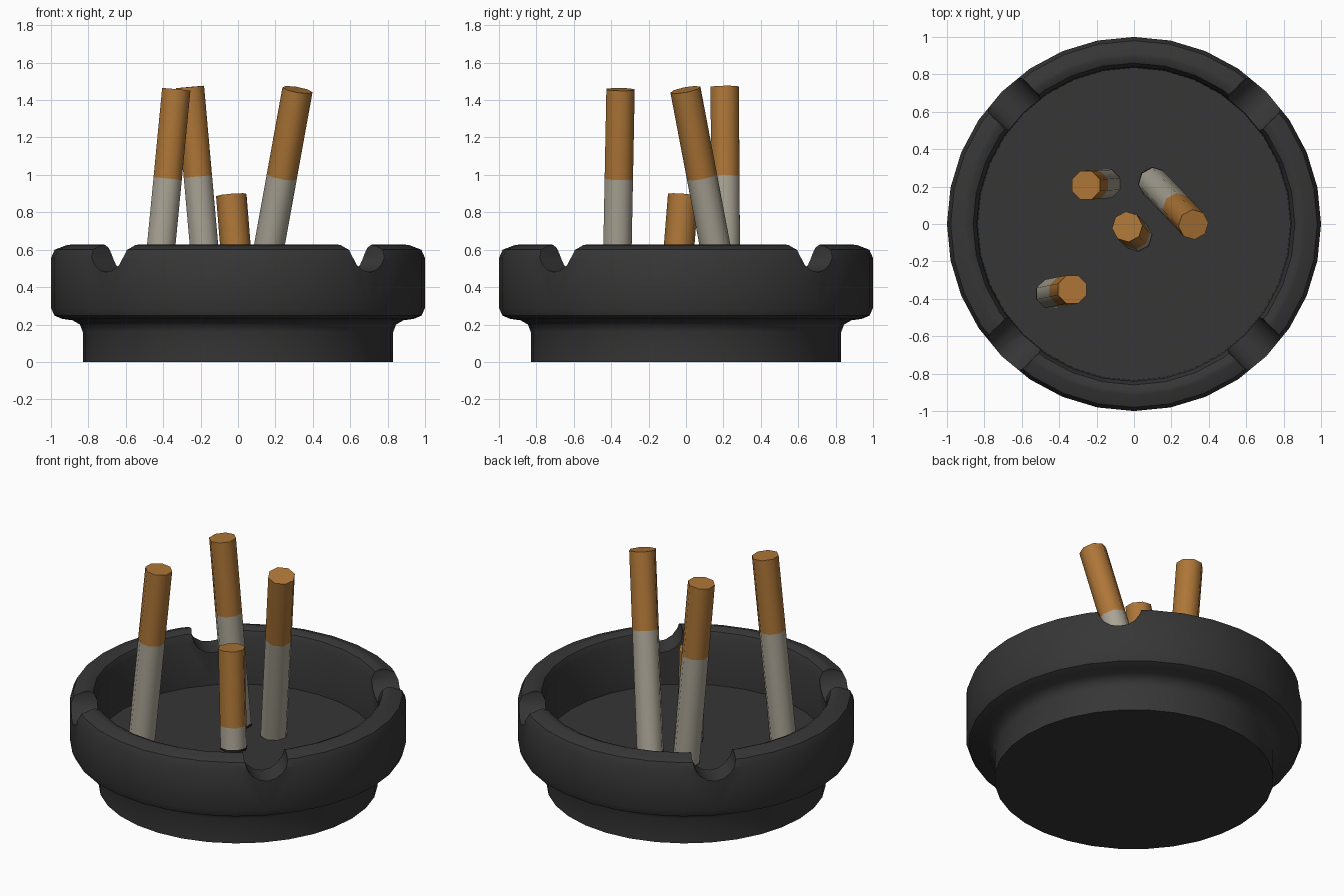
import bpy, bmesh, math
from mathutils import Vector

if "Cube" in bpy.data.objects:
    bpy.data.objects.remove(bpy.data.objects["Cube"])


def material(name, rgb):
    m = bpy.data.materials.new(name)
    m.diffuse_color = (*rgb, 1)
    m.use_nodes = True
    m.node_tree.nodes["Principled BSDF"].inputs["Base Color"].default_value = m.diffuse_color
    return m


CHARCOAL = material("charcoal", (0.037, 0.037, 0.037))
FILTER = material("filter_tan", (0.42, 0.18, 0.038))
PAPER = material("paper", (0.40, 0.37, 0.30))
ASH = material("burnt_ash", (0.012, 0.012, 0.012))


def make_object(name, bm, mats):
    bmesh.ops.recalc_face_normals(bm, faces=bm.faces)
    mesh = bpy.data.meshes.new(name)
    bm.to_mesh(mesh)
    bm.free()
    ob = bpy.data.objects.new(name, mesh)
    bpy.context.collection.objects.link(ob)
    for m in mats:
        mesh.materials.append(m)
    return ob


def select(ob):
    bpy.ops.object.select_all(action='DESELECT')
    ob.select_set(True)
    bpy.context.view_layer.objects.active = ob


def stack_rings(bm, rings):
    """Bridge consecutive rings, cap both ends; returns bands then caps."""
    n = len(rings[0])
    bands = [[bm.faces.new((a[i], a[(i + 1) % n], b[(i + 1) % n], b[i])) for i in range(n)]
             for a, b in zip(rings, rings[1:])]
    return bands, bm.faces.new(rings[0]), bm.faces.new(rings[-1])


# Ashtray bowl: lathed profile from the underside over the rim to the inner floor
PROFILE = [(0.83, 0), (0.83, 0.16), (0.845, 0.2), (0.885, 0.223), (0.94, 0.23),
           (0.982, 0.248), (1.0, 0.29), (1.0, 0.555), (0.98, 0.6), (0.915, 0.625),
           (0.895, 0.627), (0.86, 0.61), (0.84, 0.565), (0.835, 0.27)]
SIDES = 32
bm = bmesh.new()
stack_rings(bm, [[bm.verts.new((r * math.cos(math.tau * i / SIDES),
                                r * math.sin(math.tau * i / SIDES), z))
                  for i in range(SIDES)] for r, z in PROFILE])
tray = make_object("ashtray_bowl", bm, [CHARCOAL])

# Four rounded rest notches cut through the rim on the diagonals
for k in range(4):
    a = math.radians(45 + 90 * k)
    bpy.ops.mesh.primitive_cylinder_add(
        vertices=16, radius=0.13, depth=0.5, rotation=(0, math.pi / 2, a),
        location=(0.92 * math.cos(a), 0.92 * math.sin(a), 0.61))
    cutter = bpy.context.object
    cutter.name = "notch_cutter"
    cutter.hide_render = True
    cutter.data.materials.append(CHARCOAL)
    mod = tray.modifiers.new("notch", 'BOOLEAN')
    mod.operation, mod.solver, mod.object = 'DIFFERENCE', 'EXACT', cutter
    select(tray)
    bpy.ops.object.modifier_apply(modifier=mod.name)
    bpy.data.objects.remove(cutter, do_unlink=True)
select(tray)
bpy.ops.object.shade_smooth_by_angle(angle=math.radians(40))


# Cigarette stubs: ash tip, paper and filter as bands of one tilted octagonal tube
def cigarette(name, base, top, turn):
    base, top = Vector(base), Vector(top)
    length = (top - base).length
    rot = Vector((0, 0, 1)).rotation_difference(top - base)
    bm = bmesh.new()
    rings = []
    for d in (0, 0.015, length - 0.48, length):
        rings.append([bm.verts.new(base + rot @ Vector((
            0.082 * math.cos(math.tau * i / 8 + turn),
            0.082 * math.sin(math.tau * i / 8 + turn), d))) for i in range(8)])
    bands, bottom, cap = stack_rings(bm, rings)
    for index, band in enumerate(bands):
        for f in band:
            f.material_index = index
    bottom.material_index, cap.material_index = 0, 2
    ob = make_object(name, bm, [ASH, PAPER, FILTER])
    select(ob)
    bpy.ops.object.shade_smooth_by_angle(angle=math.radians(50))


cigarette("cigarette_right", (0.103, 0.223, 0.265), (0.318, -0.003, 1.455), 0.1)
cigarette("cigarette_back", (-0.15, 0.215, 0.265), (-0.257, 0.207, 1.47), 0.39)
cigarette("cigarette_left", (-0.445, -0.373, 0.265), (-0.33, -0.35, 1.457), 0.39)
cigarette("cigarette_short", (0.015, -0.065, 0.265), (-0.036, -0.015, 0.893), 0.1)
